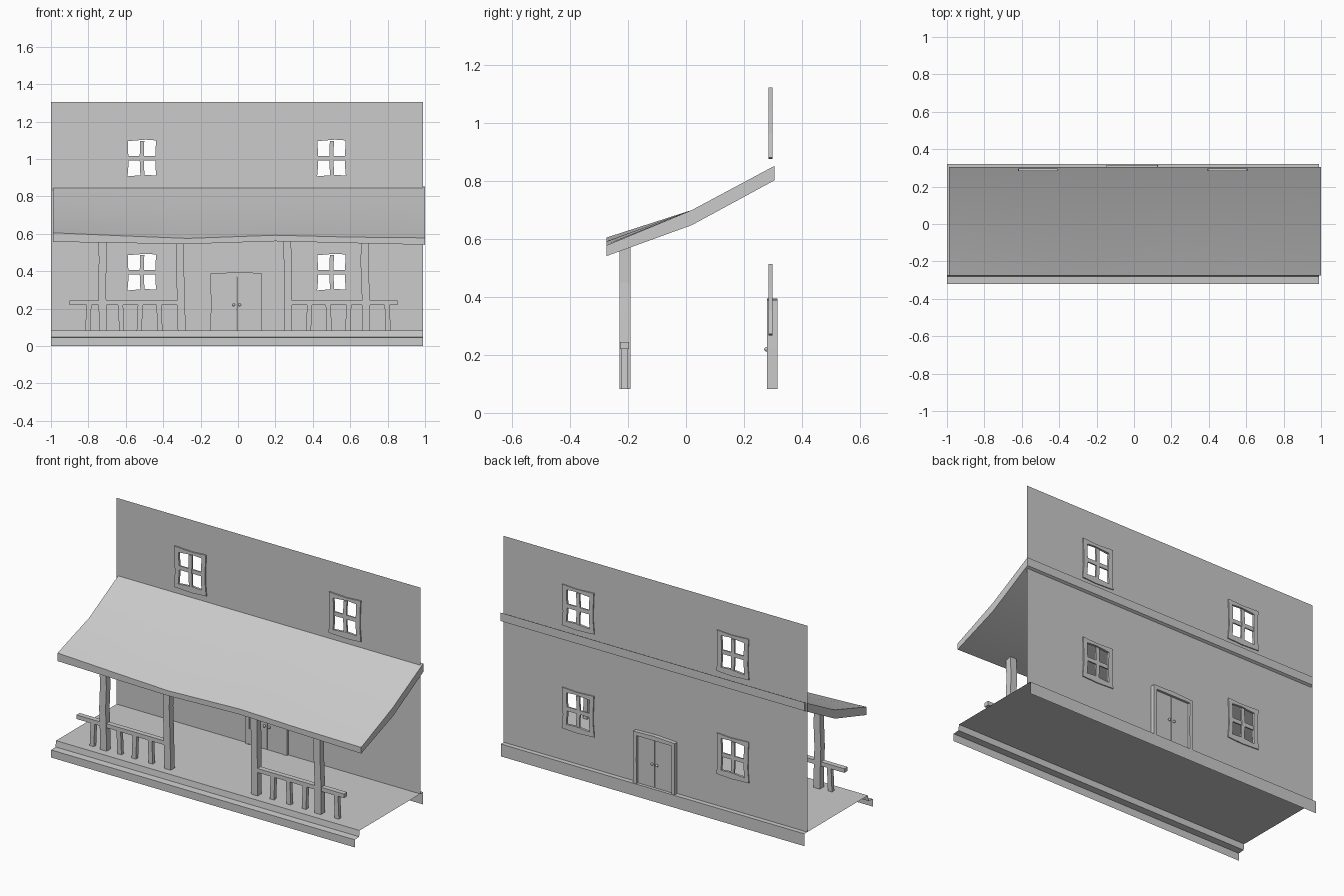
import bpy, bmesh

if "Cube" in bpy.data.objects:
    bpy.data.objects.remove(bpy.data.objects["Cube"])

grey = bpy.data.materials.new("plain grey")
grey.use_nodes = True
grey.diffuse_color = (0.6, 0.6, 0.6, 1)
grey.node_tree.nodes["Principled BSDF"].inputs["Base Color"].default_value = grey.diffuse_color

FLOOR, WALL_Y = 0.083, 0.292
LEFT, RIGHT = -1.0, 0.99


def finish(name, bm, solid=True):
    if solid:
        bmesh.ops.recalc_face_normals(bm, faces=bm.faces)
    mesh = bpy.data.meshes.new(name)
    bm.to_mesh(mesh)
    bm.free()
    mesh.materials.append(grey)
    obj = bpy.data.objects.new(name, mesh)
    bpy.context.collection.objects.link(obj)
    return obj


def plate(bm, outline, y0, y1):
    """Solid with an x-z outline running from y0 to y1."""
    front = [bm.verts.new((x, y0, z)) for x, z in outline]
    back = [bm.verts.new((x, y1, z)) for x, z in outline]
    bm.faces.new(front)
    bm.faces.new(back[::-1])
    for i in range(len(front)):
        j = (i + 1) % len(front)
        bm.faces.new((front[i], back[i], back[j], front[j]))


def box(bm, x0, x1, z0, z1, y0, y1):
    plate(bm, [(x0, z0), (x1, z0), (x1, z1), (x0, z1)], y0, y1)


def crooked(bm, x, width, z0, z1, sway, y0, y1):
    """Upright timber whose centre line wanders by the sway values."""
    n = len(sway) - 1
    line = [(x + s, z0 + (z1 - z0) * i / n) for i, s in enumerate(sway)]
    outline = [(a - width / 2, z) for a, z in line]
    outline += [(a + width / 2, z) for a, z in reversed(line)]
    plate(bm, outline, y0, y1)


# Porch floor with a front step and a rear skirt, as an open folded sheet
bm = bmesh.new()
profile = [(-0.32, 0), (-0.32, 0.045), (-0.28, 0.048), (-0.275, FLOOR), (0.32, FLOOR), (0.32, 0.01)]
rows = [[bm.verts.new((x, y, z)) for x in (LEFT, RIGHT)] for y, z in profile]
for a, b in zip(rows, rows[1:]):
    bm.faces.new((a[0], a[1], b[1], b[0]))
finish("porch_floor", bm, False)

# Back wall sheet with openings for the windows and the door
windows = [(x, z) for x in (-0.514, 0.5) for z in (0.393, 1.003)]
HALF_W, HALF_H = 0.104, 0.121
DOOR = (-0.147, 0.125, 0.39)
openings = [(x - HALF_W + 0.01, x + HALF_W - 0.01, z - HALF_H + 0.01, z + HALF_H - 0.01) for x, z in windows]
openings.append((DOOR[0] + 0.01, DOOR[1] - 0.01, FLOOR, DOOR[2] - 0.01))
xs = sorted({LEFT, RIGHT} | {v for o in openings for v in o[:2]})
zs = sorted({FLOOR, 1.305} | {v for o in openings for v in o[2:]})
bm = bmesh.new()
grid = [[bm.verts.new((x, WALL_Y, z)) for x in xs] for z in zs]
for r in range(len(zs) - 1):
    for c in range(len(xs) - 1):
        x, z = (xs[c] + xs[c + 1]) / 2, (zs[r] + zs[r + 1]) / 2
        if not any(a < x < b and d < z < e for a, b, d, e in openings):
            bm.faces.new((grid[r][c], grid[r][c + 1], grid[r + 1][c + 1], grid[r + 1][c]))
bmesh.ops.dissolve_limit(bm, angle_limit=0.01, verts=bm.verts, edges=bm.edges)
finish("back_wall", bm, False)

# Windows: a slightly warped frame around a four-pane sash
for i, (cx, cz) in enumerate(windows):
    bm = bmesh.new()
    f = 0.027
    for s in (-1, 1):
        side = cx + s * (HALF_W - f / 2)
        crooked(bm, side, f, cz - HALF_H, cz + HALF_H, (0.002 * s, -0.005 * s, -0.004 * s, 0), 0.284, 0.298)
        edge, inner = cz + s * HALF_H, cz + s * (HALF_H - f)
        w = HALF_W - 0.004
        plate(bm, [(cx - w, edge), (cx + 0.01, edge - 0.005), (cx + w, edge),
                   (cx + w, inner), (cx + 0.02, inner + 0.006), (cx - w, inner - 0.004)], 0.284, 0.298)
    crooked(bm, cx, 0.022, cz - HALF_H + f, cz + HALF_H - f, (0.003, -0.001, 0.002), 0.286, 0.296)
    box(bm, cx - HALF_W + f, cx + HALF_W - f, cz - 0.012, cz + 0.012, 0.287, 0.295)
    finish(f"window_{i + 1}", bm)

# Double door with its frame and knobs
x0, x1, top = DOOR
bm = bmesh.new()
for x in (x0 + 0.011, x1 - 0.011):
    crooked(bm, x, 0.022, FLOOR, top - 0.02, (0, 0.002, 0), 0.279, 0.316)
plate(bm, [(x0, top - 0.022), (x1, top - 0.022), (x1, top), (-0.01, top + 0.004), (x0, top - 0.003)], 0.279, 0.316)
finish("door_frame", bm)
mid = -0.007
for name, a, b, kx in (("door_right", x0 + 0.022, mid - 0.002, mid - 0.016),
                       ("door_left", mid + 0.002, x1 - 0.022, mid + 0.016)):
    bm = bmesh.new()
    box(bm, a, b, FLOOR, top - 0.022, 0.282, 0.302)
    finish(name, bm)
    for side, y in (("front", 0.278), ("back", 0.306)):
        bm = bmesh.new()
        bmesh.ops.create_uvsphere(bm, u_segments=10, v_segments=6, radius=0.008)
        bmesh.ops.translate(bm, vec=(kx, y, 0.22), verts=bm.verts)
        finish(f"{name}_knob_{side}", bm)

# Porch posts
sways = [(0.003, 0.0, -0.004, 0.001, -0.001), (0.004, 0.001, -0.002, -0.006, -0.003),
         (0.004, 0.002, 0.001, 0.001, -0.003), (0.001, 0.003, -0.001, -0.006, -0.002)]
for i, x in enumerate((-0.724, -0.305, 0.265, 0.682)):
    bm = bmesh.new()
    crooked(bm, x, 0.042, FLOOR, 0.572, sways[i], -0.23, -0.192)
    finish(f"porch_post_{i + 1}", bm)

# Railings: a handrail over four short balusters on each side
for name, x0, x1, uprights in (("right", -0.9, -0.295, (-0.8, -0.625, -0.525, -0.42)),
                               ("left", 0.25, 0.853, (0.38, 0.485, 0.59, 0.8))):
    bm = bmesh.new()
    box(bm, x0, x1, 0.22, 0.244, -0.227, -0.197)
    finish(f"handrail_{name}", bm)
    for i, x in enumerate(uprights):
        bm = bmesh.new()
        lean = 0.003 if i % 2 else -0.003
        crooked(bm, x, 0.027, FLOOR, 0.225, (lean, 0, -lean), -0.222, -0.2)
        finish(f"baluster_{name}_{i + 1}", bm)

# Porch roof: a kinked slab with a sagging front edge
# columns: x, top of eave, underside of eave
eave = [(-0.99, 0.605, 0.557), (-0.6, 0.588, 0.55), (-0.27, 0.575, 0.545),
        (0.2, 0.592, 0.56), (0.6, 0.582, 0.55), (1.0, 0.578, 0.541)]
bm = bmesh.new()
loops = []
for x, hi, lo in eave:
    section = [(-0.275, lo), (-0.275, hi), (0.02, 0.7), (0.306, 0.853), (0.306, 0.803), (0.02, 0.648)]
    loops.append([bm.verts.new((x, y, z)) for y, z in section])
for a, b in zip(loops, loops[1:]):
    for i in range(len(a)):
        j = (i + 1) % len(a)
        bm.faces.new((a[i], a[j], b[j], b[i]))
for end in (loops[0], loops[-1]):
    for q in ((0, 1, 2, 5), (5, 2, 3, 4)):
        bm.faces.new([end[k] for k in q])
roof = finish("porch_roof", bm)
bpy.ops.object.select_all(action="DESELECT")
roof.select_set(True)
bpy.context.view_layer.objects.active = roof
bpy.ops.object.shade_smooth_by_angle(angle=0.6)
